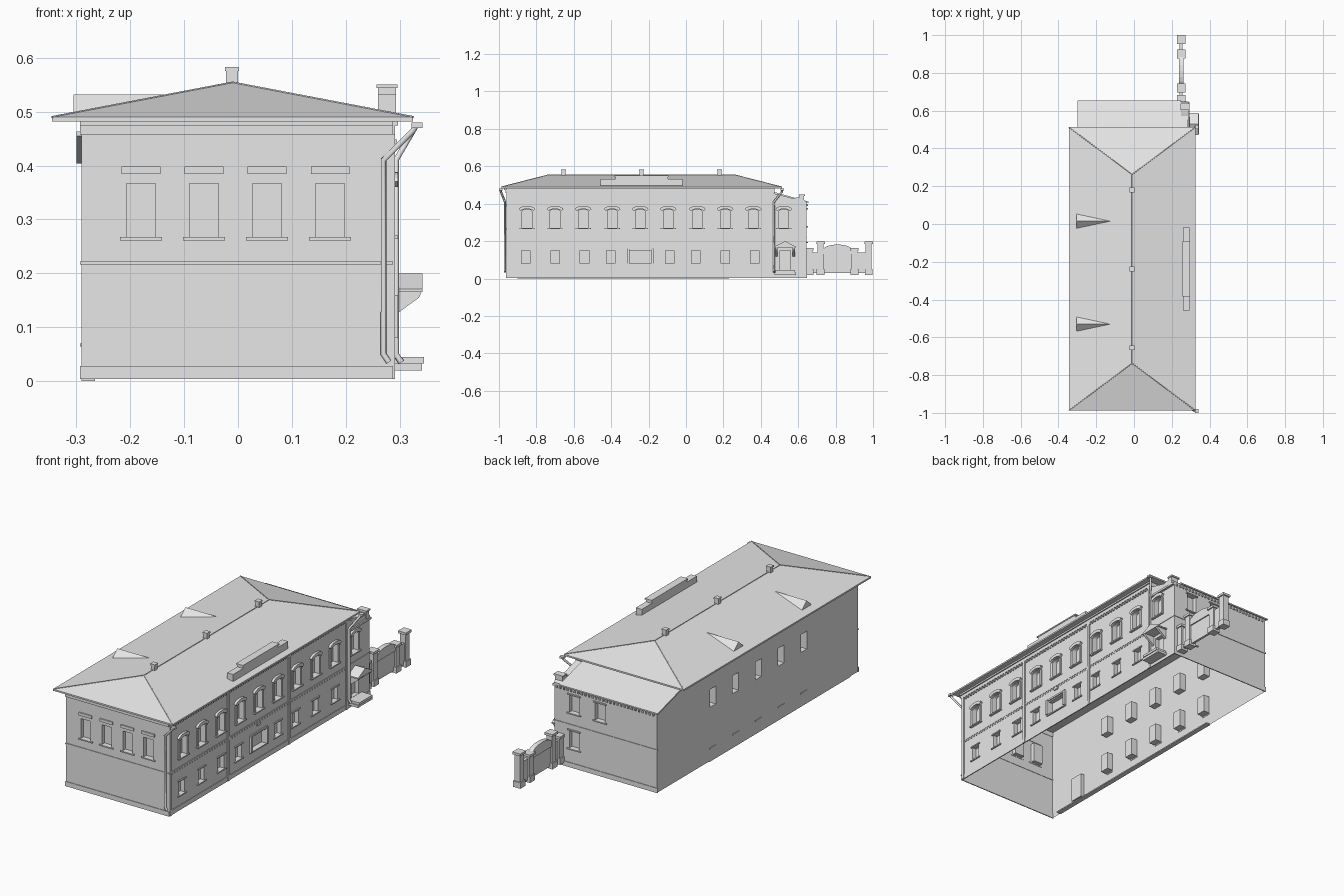
import bpy, bmesh
from math import sin, cos, pi

cube = bpy.data.objects.get("Cube")
if cube:
    bpy.data.objects.remove(cube, do_unlink=True)

grey = (0.8, 0.8, 0.8, 1)
mat = bpy.data.materials.new("plain_grey")
mat.use_nodes = True
mat.diffuse_color = grey
mat.node_tree.nodes["Principled BSDF"].inputs["Base Color"].default_value = grey

# Overall outline of the building
STREET, COURT = 0.285, -0.29
FRONT, BLOCK_END, REAR = -0.96, 0.47, 0.645
GROUND, BELT, WING_EAVE, EAVE = 0.004, 0.216, 0.41, 0.482
LIP, EMBED, RECESS = 0.006, 0.002, 0.022

# Each plane maps (along, height, outward) to x, y, z
PLANES = {
    "street": lambda along, height, out: (STREET + out, along, height),
    "court": lambda along, height, out: (COURT - out, along, height),
    "front": lambda along, height, out: (along, FRONT - out, height),
    "rear": lambda along, height, out: (along, REAR + out, height),
    "across": lambda along, height, out: (along, out, height),
    "length": lambda along, height, out: (out, along, height),
}
parts = {}


def part_mesh(name):
    if name not in parts:
        parts[name] = bmesh.new()
    return parts[name]


def prism(name, plane, points, back, out):
    """Extrude a profile drawn on a plane, from back to out."""
    bm = part_mesh(name)
    near, far = ([bm.verts.new(PLANES[plane](u, z, d)) for u, z in points] for d in (back, out))
    bm.faces.new(near)
    bm.faces.new(far[::-1])
    for i in range(len(points)):
        bm.faces.new((near[i - 1], far[i - 1], far[i], near[i]))


def box(name, plane, centre, base, width, height, out=LIP, back=-EMBED):
    left, right, top = centre - width / 2, centre + width / 2, base + height
    prism(name, plane, [(left, base), (right, base), (right, top), (left, top)], back, out)


def arc(centre, width, spring, rise, steps=8):
    angles = [pi * i / steps for i in range(steps + 1)]
    return [(centre + width / 2 * cos(a), spring + rise * sin(a)) for a in angles]


def window(name, plane, centre, sill, width, height, gap=0, recess=RECESS):
    """Cut an opening and add its sill and its lintel, raised by gap."""
    box("cutters", plane, centre, sill, width, height, RECESS, -recess)
    box(name + "_sills", plane, centre, sill - LIP, width + 4 * LIP, LIP)
    box(name + "_lintels", plane, centre, sill + height + gap, width + 3 * LIP, LIP + gap / 2)


def arched_window(centre, sill, width, height, rise):
    spring = sill + height - rise
    opening = [(centre - width / 2, sill), (centre + width / 2, sill)]
    prism("cutters", "street", opening + arc(centre, width, spring, rise), -RECESS, RECESS)
    box("upper_sills", "street", centre, sill - LIP, width + 5 * LIP, LIP, out=2 * LIP)
    for side in (-1, 1):
        jamb = centre + side * (width / 2 + LIP)
        box("upper_surrounds", "street", jamb, sill, 2 * LIP, height - rise)
    outer = arc(centre, width + 6 * LIP, spring + rise, rise + LIP)
    inner = arc(centre, width + 2 * LIP, spring + EMBED, rise)
    prism("upper_hoods", "street", outer + inner[::-1], -EMBED, 2 * LIP)


def finish(name, bm):
    bmesh.ops.recalc_face_normals(bm, faces=bm.faces[:])
    mesh = bpy.data.meshes.new(name)
    bm.to_mesh(mesh)
    bm.free()
    mesh.materials.append(mat)
    obj = bpy.data.objects.new(name, mesh)
    bpy.context.collection.objects.link(obj)
    return obj


def tube(name, path, radius):
    curve = bpy.data.curves.new(name, "CURVE")
    curve.dimensions = "3D"
    curve.bevel_depth = radius
    curve.bevel_resolution = 1
    curve.use_fill_caps = True
    spline = curve.splines.new("POLY")
    spline.points.add(len(path) - 1)
    for point, place in zip(spline.points, path):
        point.co = (*place, 1)
    curve.materials.append(mat)
    bpy.context.collection.objects.link(bpy.data.objects.new(name, curve))


# Walls of the main block with the lower rear wing
prism("walls", "length", [(FRONT, GROUND), (REAR, GROUND), (REAR, WING_EAVE), (BLOCK_END, 0.455),
                          (BLOCK_END, EAVE), (FRONT, EAVE)], COURT, STREET)

# Street windows: three bays of three, the middle one below being wide
for bay in (-0.7, -0.245, 0.21):
    for step in (-0.15, 0, 0.15):
        arched_window(bay + step, sill=0.27, width=0.052, height=0.1, rise=0.012)
        if bay + step != -0.245:
            window("lower_window", "street", bay + step * 1.05, 0.08, width=0.046, height=0.07)
arched_window(0.523, sill=0.27, width=0.052, height=0.1, rise=0.012)
window("wide_window", "street", -0.245, 0.08, width=0.116, height=0.07, gap=LIP)
for side in (-1, 1):
    box("wide_window_jambs", "street", -0.245 + side * 0.064, 0.08, 2 * LIP, 0.08, out=2 * LIP)
box("wall_plaque", "street", -0.245, 0.195, width=0.03, height=2 * LIP)

# Front end and rear wing windows
for i in range(4):
    window("end_window", "front", 0.117 * i - 0.18, 0.267, width=0.054, height=0.1, gap=0.017)
for x, sill in ((0.175, 0.28), (0.03, 0.28), (0.175, 0.1)):
    window("rear_window", "rear", x, sill, width=0.054, height=0.09)

# Courtyard windows: open above, closed wells below
for i in range(5):
    y = 0.2 - i * 0.182
    box("cutters", "court", y, 0.275, 0.048, 0.09, out=RECESS, back=-0.035)
    box("court_wells", "court", y, 0.07, 0.048, 0.09, out=-EMBED, back=-0.035)
    box("court_sills", "court", y, 0.064, 0.05, LIP, out=LIP / 2)
box("court_wells", "court", -0.755, 0.015, 0.07, 0.125, out=-EMBED, back=-RECESS)
box("court_ledge", "court", -0.335, 0, 1.13, LIP, out=0, back=-0.025)

# Plinth, belt course and cornice
street_middle, street_length = (FRONT + REAR) / 2, REAR - FRONT + LIP
end_middle, end_width = (COURT + STREET) / 2, STREET - COURT + LIP
for plane, middle, length in (("street", street_middle, street_length),
                              ("front", end_middle, end_width), ("rear", end_middle, end_width)):
    box("plinth", plane, middle, GROUND, length, 4 * LIP, out=LIP / 2)
    box("belt_course", plane, middle, BELT, length, LIP, out=LIP / 2)
block_middle, block_length = (FRONT + BLOCK_END) / 2, BLOCK_END - FRONT + LIP
for plane, middle, length in (("street", block_middle, block_length),
                              ("front", end_middle, end_width)):
    box("cornice", plane, middle, 0.458, length, 0.016)
    box("cornice", plane, middle, 0.474, length, 0.01, out=2 * LIP)
box("wing_cornice", "street", (BLOCK_END + REAR) / 2, 0.392, REAR - BLOCK_END, 0.01, out=0.01)

# Pilasters and dentils
for y in (FRONT + 0.01, -0.487, 0, BLOCK_END - 0.01):
    box("pilasters", "street", y, GROUND, 0.016, 0.454)
for i in range(71):
    y = FRONT + 0.01 + i / 50
    box("dentils", "street", y, 0.446, 0.008, 2 * LIP)
    box("dentils", "street", y, BELT - 0.01, 0.008, 0.01, out=LIP / 2)
for i in range(28):
    box("dentils", "rear", COURT + (i + 1) / 50, WING_EAVE - RECESS, 0.008, 0.01)

# Entrance: doorway, gabled canopy on brackets, steps
DOOR = 0.53
box("cutters", "street", DOOR, 0.046, 0.056, 0.104, out=RECESS, back=-RECESS)
box("canopy", "street", DOOR, 0.165, 0.116, LIP, out=0.057)
prism("canopy", "street", [(DOOR - 0.058, 0.17), (DOOR + 0.058, 0.17), (DOOR, 0.2)], -EMBED, 0.057)
for side in (-1, 1):
    y = DOOR + side * 0.046
    prism("canopy_brackets", "across", [(STREET, 0.167), (0.341, 0.167), (0.336, 0.155),
                                        (STREET, 0.118)], y - LIP, y + LIP)
box("steps", "street", DOOR, 0.02, 0.115, 0.013, out=0.056)
box("steps", "street", DOOR, 0.033, 0.105, 0.012, out=0.06)

# Rear wing roof and scrolled street parapet
prism("wing_roof", "length", [(BLOCK_END, 0.455), (0.655, 0.404), (0.655, 0.411),
                              (BLOCK_END, 0.463)], -0.3, 0.25)
scroll = [(BLOCK_END + i / 100, 0.44 + 0.008 * cos(i * pi / 7) - i / 1000) for i in range(15)]
prism("wing_parapet", "street", [(REAR, 0.39), (BLOCK_END, 0.39)] + scroll + [(REAR, 0.41)],
      -0.035, LIP / 2)
box("wing_parapet_post", "street", 0.62, 0.4, 0.024, 0.04, back=-0.035)
box("wing_parapet_post", "street", 0.62, 0.44, 0.034, 0.008, out=0.01, back=-0.04)

# Hipped roof with a thin eave edge and rolled ridge caps
roof = bmesh.new()
MID_X, MID_Y = -0.01, -0.2375
corners = [(MID_X + sx * 0.335, MID_Y + sy * 0.75) for sx, sy in ((-1, -1), (1, -1), (1, 1), (-1, 1))]
low = [roof.verts.new((*c, EAVE)) for c in corners]
top = [roof.verts.new((*c, EAVE + 0.008)) for c in corners]
a, b = (roof.verts.new((MID_X, MID_Y + sy * 0.5, 0.554)) for sy in (-1, 1))
roof.faces.new(low)
for i in range(4):
    roof.faces.new((low[i - 1], low[i], top[i], top[i - 1]))
sw, se, ne, nw = top
for slope in ((sw, se, a), (se, ne, b, a), (ne, nw, b), (nw, sw, a, b)):
    roof.faces.new(slope)
lines = [[v.co.to_tuple() for v in pair] for pair in ((sw, a), (se, a), (ne, b), (nw, b), (a, b))]
finish("hipped_roof", roof)
for line in lines:
    tube("ridge_cap", line, radius=EMBED)

# Chimneys
for y in (-0.655, MID_Y, 0.18):
    box("chimneys", "length", y, 0.53, 0.022, 0.045, out=MID_X + 0.01, back=MID_X - 0.012)
    box("chimneys", "length", y, 0.575, 0.026, 0.008, out=MID_X + 0.012, back=MID_X - 0.014)

# Pointed dormers on the courtyard slope
for y in (0.015, -0.53):
    bm = part_mesh("dormers")
    left, right, peak = (bm.verts.new((-0.305, y + side * 0.04, 0.532 - abs(side) * 0.036))
                         for side in (-1, 1, 0))
    tip = bm.verts.new((-0.12, y, 0.532))
    for face in ((left, right, peak), (left, peak, tip), (right, peak, tip), (left, right, tip)):
        bm.faces.new(face)

# Stepped attic parapet above the street eave
box("attic_parapet", "length", MID_Y, EAVE, 0.44, 0.05, out=0.293, back=0.26)
box("attic_parapet", "length", MID_Y, 0.532, 0.28, 0.012, out=0.293, back=0.26)
box("attic_parapet", "length", MID_Y, 0.544, 0.29, LIP, out=0.296, back=0.257)

# Drainpipes: from the eave corner in to the wall, then down
for name, eave_y, wall_x, wall_y in (("front_drainpipe", -0.99, 0.27, FRONT - 0.008),
                                     ("rear_drainpipe", 0.514, 0.293, BLOCK_END)):
    tube(name, [(0.332, eave_y, 0.477), (0.325, eave_y, 0.465), (wall_x, wall_y, WING_EAVE),
                (wall_x, wall_y, 0.05), (wall_x + 0.01, wall_y, 0.035)], radius=LIP)
    box("drain_funnels", "length", eave_y, 0.47, 0.02, 0.01, out=0.342, back=0.322)

# Gate and fence running back from the rear wing
FENCE, BASE = 0.25, 0.02


def fence_box(name, y, base, width, height, half):
    box(name, "length", y, base, width, height, out=FENCE + half, back=FENCE - half)


for y, height in ((0.66, 0.13), (0.72, 0.165), (0.9, 0.13), (0.977, 0.165)):
    fence_box("fence_posts", y, BASE, 0.032, height, half=0.016)
    fence_box("fence_posts", y, BASE, 0.042, 0.03, half=0.021)
    fence_box("fence_posts", y, BASE + height, 0.046, 2 * LIP, half=0.022)
prism("gate_arch", "length", [(0.73, 0.13), (0.89, 0.13)] + arc(0.81, 0.16, 0.15, 0.032),
      FENCE - 2 * LIP, FENCE + 2 * LIP)
fence_box("gate_panel", 0.81, 0.03, 0.16, 0.104, half=LIP)
for y in (0.68, 0.94):
    fence_box("fence_walls", y, 0.03, 0.07, 0.11, half=0.008)

objects = {name: finish(name, bm) for name, bm in parts.items()}

# Cut the openings, then open the underside of the shell
walls, cutters = objects["walls"], objects["cutters"]
cutters.hide_render = True
cut = walls.modifiers.new("openings", "BOOLEAN")
cut.object, cut.operation, cut.solver = cutters, "DIFFERENCE", "EXACT"
bpy.context.view_layer.update()
shell = bpy.data.meshes.new_from_object(walls.evaluated_get(bpy.context.evaluated_depsgraph_get()))
walls.modifiers.clear()
walls.data = shell
bpy.data.objects.remove(cutters, do_unlink=True)
bm = bmesh.new()
bm.from_mesh(shell)
floor = [f for f in bm.faces if f.normal.z < -0.9 and f.calc_center_median().z < 0.01]
bmesh.ops.delete(bm, geom=floor, context="FACES")
bm.to_mesh(shell)
bm.free()
